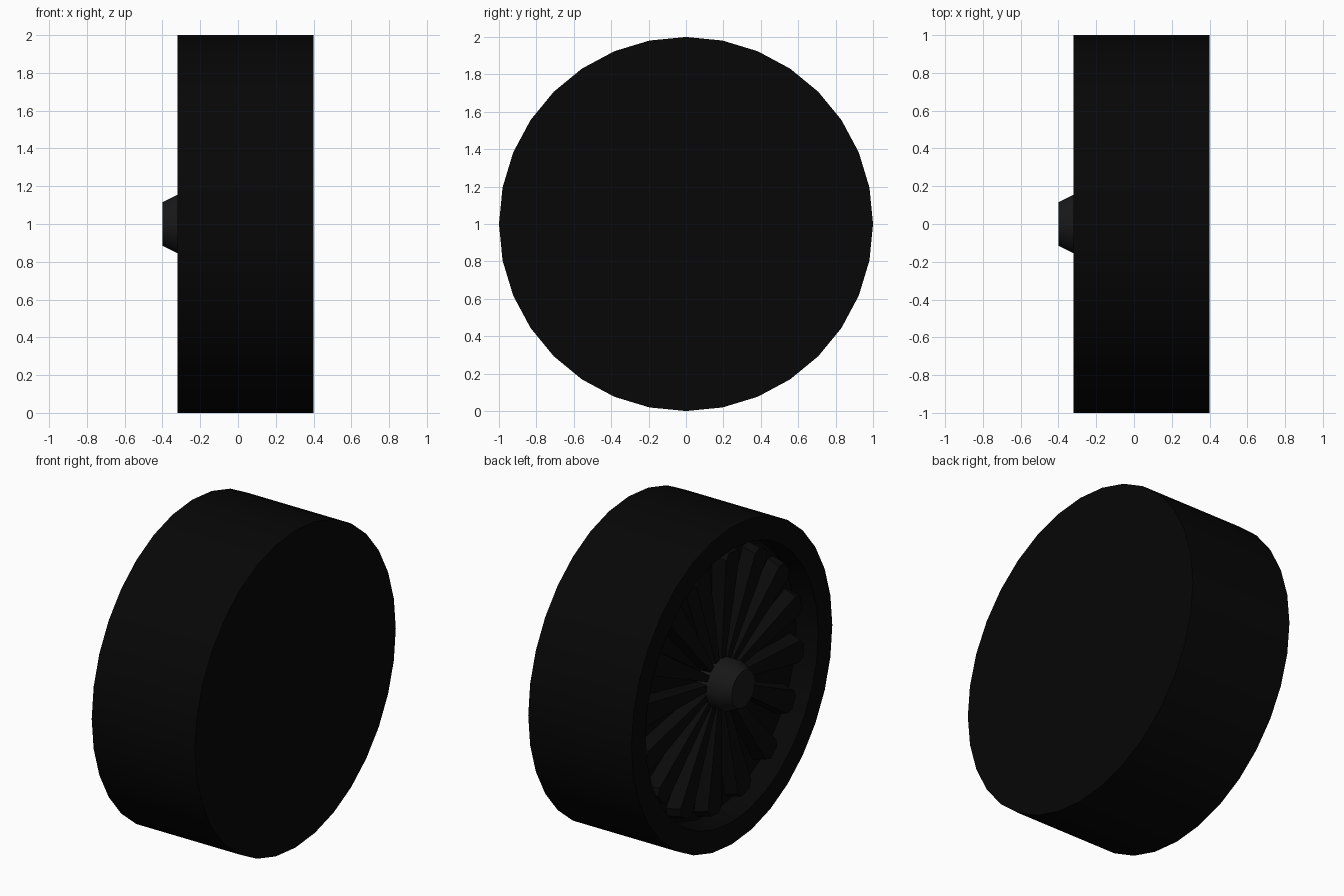
import bpy, bmesh, math

if "Cube" in bpy.data.objects:
    bpy.data.objects.remove(bpy.data.objects["Cube"])

SIDES = 32
BLADES = 16
AXIS_Z = 1.0


def material(name, level):
    m = bpy.data.materials.new(name)
    m.diffuse_color = (level, level, level, 1)
    m.use_nodes = True
    m.node_tree.nodes["Principled BSDF"].inputs["Base Color"].default_value = m.diffuse_color
    return m


def finish(name, bm, mat, smooth=False):
    bmesh.ops.recalc_face_normals(bm, faces=bm.faces)
    me = bpy.data.meshes.new(name)
    bm.to_mesh(me)
    bm.free()
    me.materials.append(mat)
    ob = bpy.data.objects.new(name, me)
    ob.location.z = AXIS_Z
    bpy.context.collection.objects.link(ob)
    if smooth:
        bpy.ops.object.select_all(action='DESELECT')
        bpy.context.view_layer.objects.active = ob
        ob.select_set(True)
        bpy.ops.object.shade_smooth_by_angle(angle=math.radians(25))
    return ob


def lathe_x(name, profile, mat):
    """Turn (x, radius) points around the x axis and cap both ends."""
    bm = bmesh.new()
    rings = []
    for x, r in profile:
        rings.append([bm.verts.new((x, r * math.sin(2 * math.pi * i / SIDES),
                                    r * math.cos(2 * math.pi * i / SIDES)))
                      for i in range(SIDES)])
    for a, b in zip(rings, rings[1:]):
        for i in range(SIDES):
            j = (i + 1) % SIDES
            bm.faces.new((a[i], a[j], b[j], b[i]))
    bm.faces.new(rings[0])
    bm.faces.new(rings[-1])
    return finish(name, bm, mat, smooth=True)


rubber = material("tyre_black", 0.002)
spoke_mat = material("spoke_black", 0.003)
hub_mat = material("hub_grey", 0.009)

# Tyre drum: closed flat on +x, shallow dish on -x
lathe_x("tyre", [(0.40, 1.0), (-0.32, 1.0), (-0.32, 0.86), (-0.18, 0.84)], rubber)

# Hub with a chamfered cap
lathe_x("hub", [(-0.18, 0.153), (-0.325, 0.153), (-0.40, 0.115)], hub_mat)

# Spokes: wedges that widen outward, with a narrower front face
bm = bmesh.new()
for k in range(BLADES):
    t = 2 * math.pi * (k + 0.7) / BLADES
    s, c = math.sin(t), math.cos(t)

    def section(x_in, x_out, inner, outer, tip):
        half = ((0.13, inner), (tip - 0.04, outer), (tip, outer * 0.6))
        pts = [(r, w) for r, w in half] + [(r, -w) for r, w in reversed(half)]
        x_at = lambda r: x_in + (x_out - x_in) * (r - 0.13) / (tip - 0.13)
        return [bm.verts.new((x_at(r), r * s + w * c, r * c - w * s)) for r, w in pts]

    back = section(-0.175, -0.175, 0.024, 0.088, 0.82)
    front = section(-0.25, -0.265, 0.018, 0.068, 0.80)
    bm.faces.new(front)
    bm.faces.new(back)
    for i in range(6):
        j = (i + 1) % 6
        bm.faces.new((back[i], back[j], front[j], front[i]))
finish("spokes", bm, spoke_mat)
